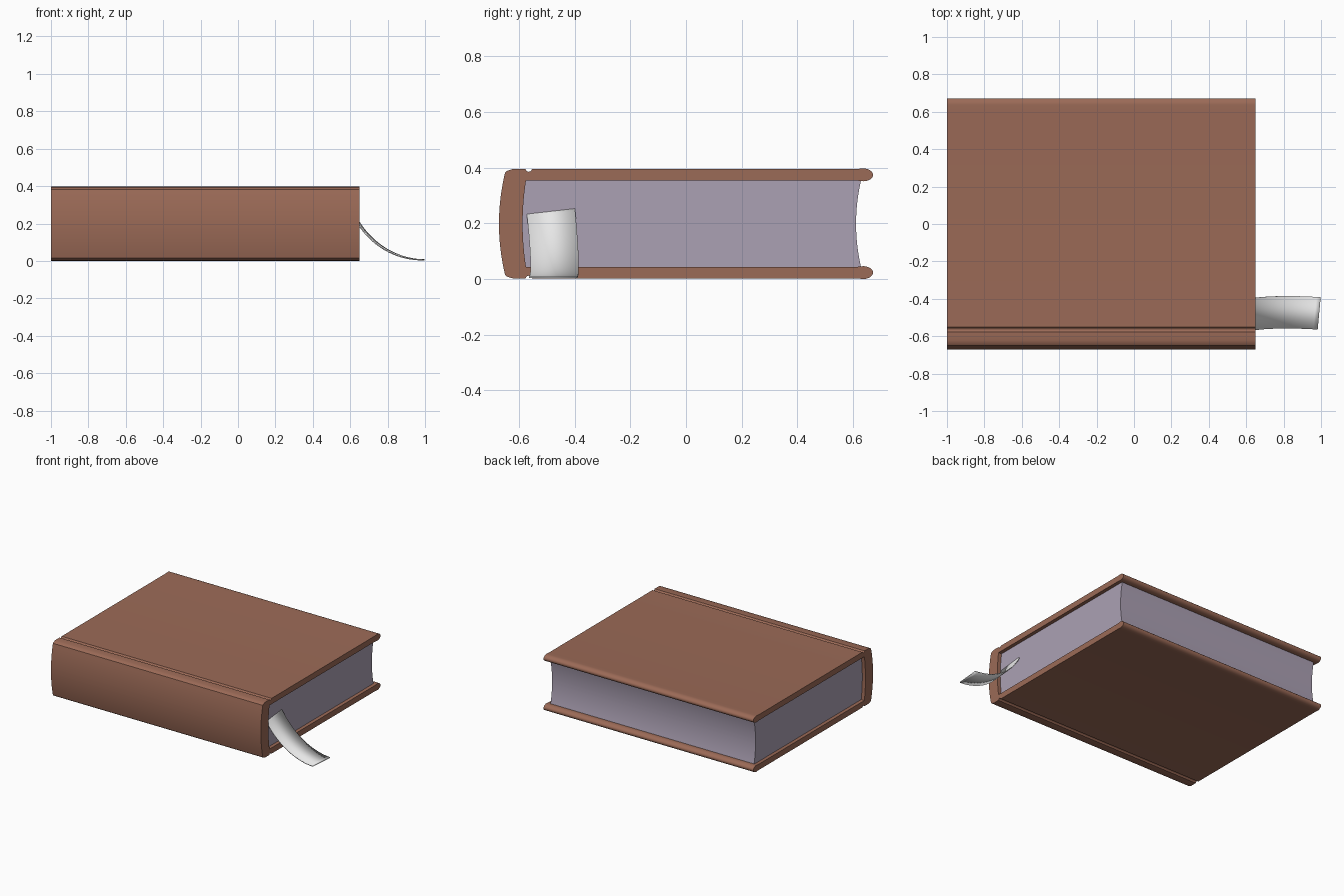
import bpy, bmesh, math
from mathutils import Vector

if "Cube" in bpy.data.objects:
    bpy.data.objects.remove(bpy.data.objects["Cube"])

MID = 0.1985          # height of the book's middle plane
X0, X1 = -1.0, 0.65   # ends of the cover


def material(name, rgb):
    m = bpy.data.materials.new(name)
    m.diffuse_color = (*rgb, 1.0)
    m.use_nodes = True
    m.node_tree.nodes["Principled BSDF"].inputs["Base Color"].default_value = m.diffuse_color
    return m


leather = material("brown leather", (0.33, 0.145, 0.095))
paper = material("lilac paper", (0.41, 0.355, 0.455))
silk = material("pale grey ribbon", (0.8, 0.8, 0.8))


def finish(bm, name, mat):
    bmesh.ops.recalc_face_normals(bm, faces=bm.faces[:])
    me = bpy.data.meshes.new(name)
    bm.to_mesh(me)
    bm.free()
    ob = bpy.data.objects.new(name, me)
    bpy.context.collection.objects.link(ob)
    me.materials.append(mat)
    bpy.ops.object.select_all(action='DESELECT')
    ob.select_set(True)
    bpy.context.view_layer.objects.active = ob
    bpy.ops.object.shade_smooth_by_angle(angle=math.radians(32))
    return ob


def extrude_profile(name, half, x0, x1, mat):
    """Mirror a half profile of (y, height above middle) and extrude it along x."""
    loop = half + [(y, -h) for y, h in reversed(half)]
    bm = bmesh.new()
    face = bm.faces.new([bm.verts.new((x0, y, MID + h)) for y, h in loop])
    ext = bmesh.ops.extrude_face_region(bm, geom=[face], use_keep_orig=True)
    moved = [v for v in ext["geom"] if isinstance(v, bmesh.types.BMVert)]
    bmesh.ops.translate(bm, verts=moved, vec=(x1 - x0, 0, 0))
    return finish(bm, name, mat)


def bow(y_mid, dy, h_max, n=8):
    """Half of a shallow bow, from near the middle plane up to h_max."""
    return [(y_mid + dy * (t / n) ** 2, h_max * t / n)
            for t in [0.5] + list(range(1, n + 1))]


# Cover: rounded spine, hinge groove, board, rounded fore edge, inner side
half = bow(-0.672, 0.022, 0.184)
half += [(-0.643, 0.190), (-0.622, 0.1965), (-0.577, 0.1965)]
half += [(-0.565 + 0.01 * math.cos(a), 0.1965 - 0.01 * math.sin(a))
         for a in [math.pi * (1 - k / 6) for k in range(1, 6)]]
half += [(-0.552, 0.1965), (0.61, 0.1965)]
half += [(0.637 + 0.035 * math.cos(a), 0.1755 + 0.023 * math.sin(a))
         for a in [math.pi / 2 - math.pi * k / 12 for k in range(13)]]
half += [(0.61, 0.1555)]
half += list(reversed(bow(-0.587, 0.012, 0.1555)))
extrude_profile("cover", half, X0, X1, leather)

# Page block: hollow fore edge, fits inside the cover
pages = bow(-0.588, 0.012, 0.1565) + list(reversed(bow(0.611, 0.018, 0.1565)))
extrude_profile("pages", pages, X0 + 0.025, X1 - 0.025, paper)

# Ribbon bookmark: curved strip dropping from the page block to the table
N = 20
bm = bmesh.new()
rows = []
for i in range(N + 1):
    t = i / N
    a = math.radians(62) * (1 - t)
    s = math.sin(a) / math.sin(math.radians(62))
    c = (1 - math.cos(a)) / (1 - math.cos(math.radians(62)))
    y = -0.487 + 0.04 * t * (1 - t) + 0.009 * t
    row = []
    for side in (-1, 1):
        x = 0.99 + 0.008 * side * t - 0.375 * s
        z = 0.006 + (0.25 + 0.01 * side) * c
        row.append(bm.verts.new((x, y + side * 0.0865, z)))
    rows.append(row)
for a, b in zip(rows, rows[1:]):
    bm.faces.new((a[0], b[0], b[1], a[1]))
ribbon = finish(bm, "ribbon_bookmark", silk)
solid = ribbon.modifiers.new("thickness", 'SOLIDIFY')
solid.thickness = 0.006
solid.offset = 0
